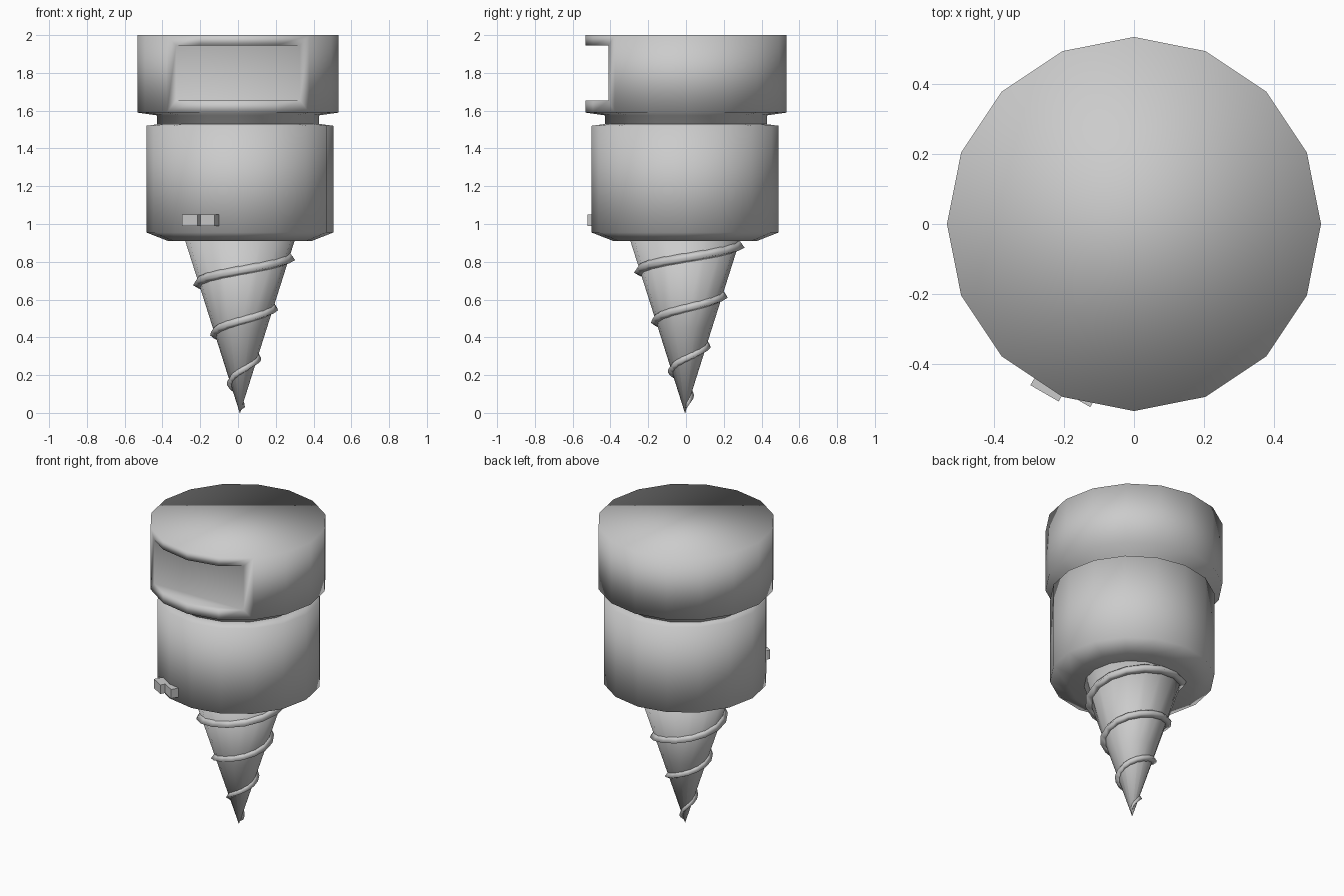
import bpy, bmesh
from math import cos, sin, pi, radians

if "Cube" in bpy.data.objects:
    bpy.data.objects.remove(bpy.data.objects["Cube"])

SIDES = 16
AXIS = (0.01, -0.005)      # body and screw sit slightly off the cap's axis


def make_object(name, bm, smooth=True):
    bmesh.ops.recalc_face_normals(bm, faces=bm.faces)
    for f in bm.faces:
        f.smooth = smooth
    mesh = bpy.data.meshes.new(name)
    bm.to_mesh(mesh)
    bm.free()
    obj = bpy.data.objects.new(name, mesh)
    bpy.context.collection.objects.link(obj)
    return obj


def lathe(name, profile, centre=(0, 0), sides=SIDES):
    """Revolve (radius, z) points, closing both ends with n-gons."""
    bm = bmesh.new()
    rings = [[bm.verts.new((centre[0] + r * cos(2 * pi * i / sides),
                            centre[1] + r * sin(2 * pi * i / sides), z))
              for i in range(sides)] for r, z in profile]
    for a, b in zip(rings, rings[1:]):
        for i in range(sides):
            j = (i + 1) % sides
            bm.faces.new((a[i], a[j], b[j], b[i]))
    bm.faces.new(rings[0])
    bm.faces.new(rings[-1])
    return make_object(name, bm)


def box(name, centre, size, angle=0):
    bpy.ops.mesh.primitive_cube_add(size=1, location=centre, rotation=(0, 0, angle))
    obj = bpy.context.object
    obj.name = name
    obj.scale = size
    return obj


# Cap with the neck under it
cap = lathe("cap", [(0.43, 1.50), (0.43, 1.575), (0.533, 1.59), (0.533, 2.0)])

# Flat window recess in the front of the cap
cutter = box("window_cutter", (0, -0.61, 1.80), (0.70, 0.40, 0.29))
cutter.hide_render = True
cut = cap.modifiers.new("window", 'BOOLEAN')
cut.operation = 'DIFFERENCE'
cut.solver = 'EXACT'
cut.object = cutter
bpy.context.view_layer.objects.active = cap
bpy.ops.object.modifier_apply(modifier=cut.name)
bpy.data.objects.remove(cutter)
for p in cap.data.polygons:
    p.use_smooth = True

# Main body with chamfered ends
lathe("body", [(0.38, 0.91), (0.495, 0.955), (0.495, 1.52), (0.42, 1.53)], AXIS)

# Screw core
SLOPE = 0.318
lathe("screw_core", [(0.001, 0.0), (SLOPE * 0.45, 0.45), (SLOPE * 0.93, 0.93)], AXIS)

# Screw thread: a triangular ridge climbing the cone
PITCH, Z_START, Z_END = 0.265, 0.03, 0.925
bm = bmesh.new()
steps = int((Z_END - Z_START) / PITCH * SIDES)
loops = []
for k in range(steps + 1):
    z = Z_START + k * PITCH / SIDES
    a = 2 * pi * (z - 0.81) / PITCH
    height = 0.018 + 0.022 * z
    section = [(-0.018, -0.012), (0.0, height), (0.03 + 0.02 * z, -0.012)]
    loop = []
    for dz, out in section:
        r = max(SLOPE * (z + dz) + out, 0.001)
        loop.append(bm.verts.new((AXIS[0] + r * cos(a), AXIS[1] + r * sin(a), z + dz)))
    loops.append(loop)
for a, b in zip(loops, loops[1:]):
    for i in range(3):
        j = (i + 1) % 3
        bm.faces.new((a[i], a[j], b[j], b[i]))
bm.faces.new(loops[0])
bm.faces.new(loops[-1])
make_object("screw_thread", bm)

# Two small buttons on the front left of the body
DEPTH = 0.08
for name, x, y in (("button_left", -0.255, -0.4825), ("button_right", -0.165, -0.4985)):
    box(name, (x + 0.25 * DEPTH, y + 0.433 * DEPTH, 1.02), (0.093, DEPTH, 0.06), radians(-30))
